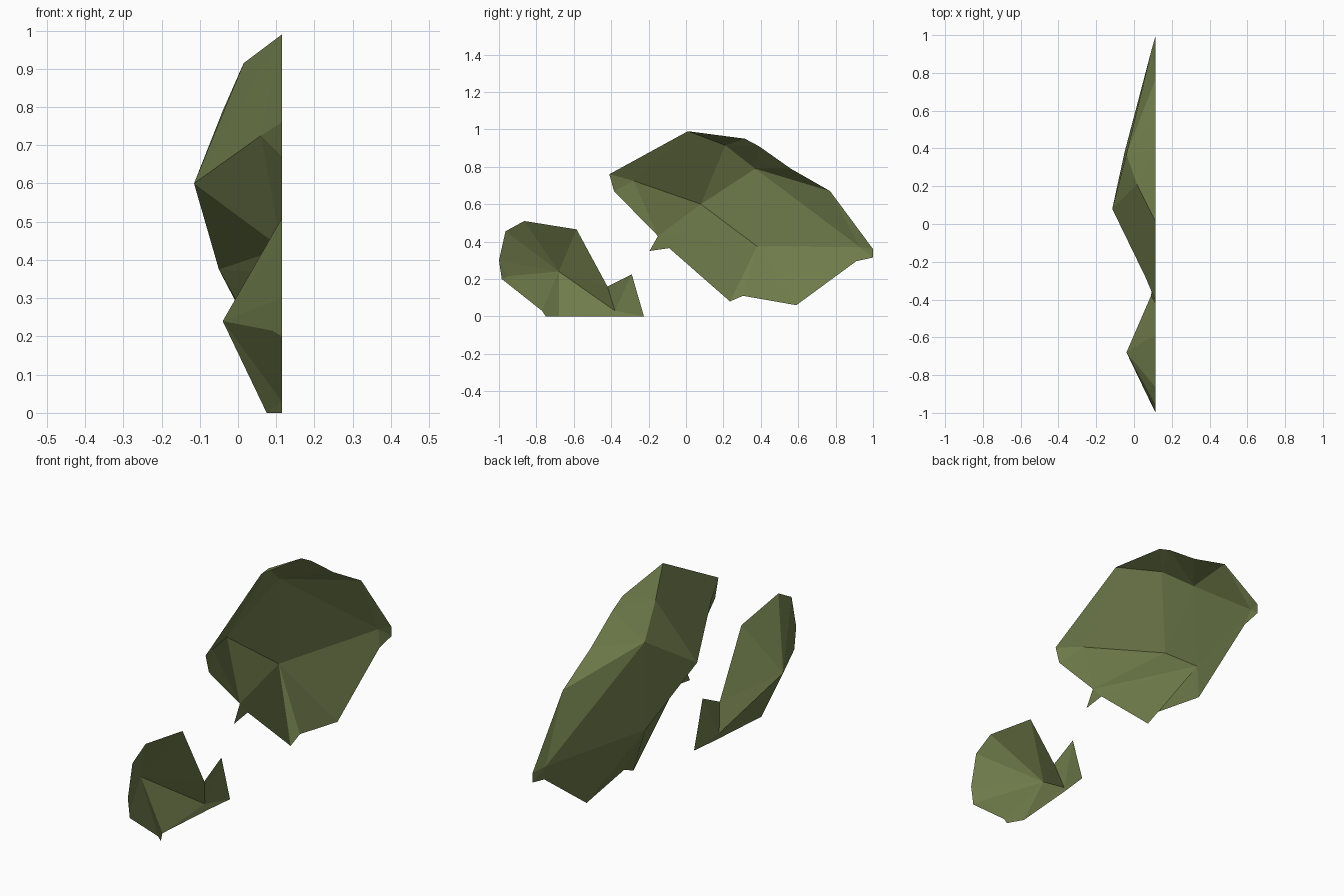
import bpy
import bmesh

cube = bpy.data.objects.get("Cube")
if cube:
    bpy.data.objects.remove(cube, do_unlink=True)

moss = bpy.data.materials.new("moss_green")
moss.use_nodes = True
MOSS = (0.16, 0.20, 0.07, 1)
moss.diffuse_color = MOSS
moss.node_tree.nodes["Principled BSDF"].inputs["Base Color"].default_value = MOSS

RIM_X = 0.115


def rock_shell(name, rim, peaks, faces):
    """Open faceted shell: lowercase letters are rim points, capitals are peaks."""
    bm = bmesh.new()
    verts = {}
    for i, (y, z) in enumerate(rim):
        verts[chr(ord("a") + i)] = bm.verts.new((RIM_X, y, z))
    for key, co in peaks.items():
        verts[key] = bm.verts.new(co)
    for word in faces.split():
        face = bm.faces.new([verts[letter] for letter in word])
        face.normal_update()
        # the bulging outside faces -x
        if face.normal.x > 0:
            face.normal_flip()
    mesh = bpy.data.meshes.new(name)
    bm.to_mesh(mesh)
    bm.free()
    mesh.materials.append(moss)
    obj = bpy.data.objects.new(name, mesh)
    bpy.context.collection.objects.link(obj)
    return obj


# Large boulder shell
rock_shell(
    "large_rock",
    [(-.41, .76), (-.385, .67), (-.15, .43), (-.195, .35), (-.09, .365),
     (.235, .08), (.305, .11), (.59, .06), (.91, .295), (1, .315), (1, .36),
     (.77, .67), (.56, .79), (.39, .91), (.315, .95), (.01, .99)],
    {"A": (-.115, .08, .6), "B": (.015, .21, .915), "C": (-.04, .37, .79),
     "D": (.06, -.28, .725), "E": (-.05, .38, .375), "F": (.095, .93, .37)},
    "aDp DAp aDb bDc DAc cde cAE cEe eEf fEg gEh hEi iEF iFj jFk kFl "
    "lFC FEC CEA CAB ABp pBo oBn nBC nCm mCl")

# Small rock shell, cut flat at the ground
rock_shell(
    "small_rock",
    [(-.75, 0), (-.77, .03), (-.985, .2), (-1, .3), (-.965, .455),
     (-.865, .51), (-.585, .465), (-.42, .16), (-.29, .225), (-.225, 0)],
    {"G": (-.04, -.68, .24), "H": (.09, -.38, .03), "I": (.075, -.68, 0),
     "K": (.1, -.36, 0), "M": (.09, -.95, .215)},
    "aIb bIG bGM bMc cMd dMG dGe eGf fGg gGh hGH GIH IHK hHi iHj HKj")
